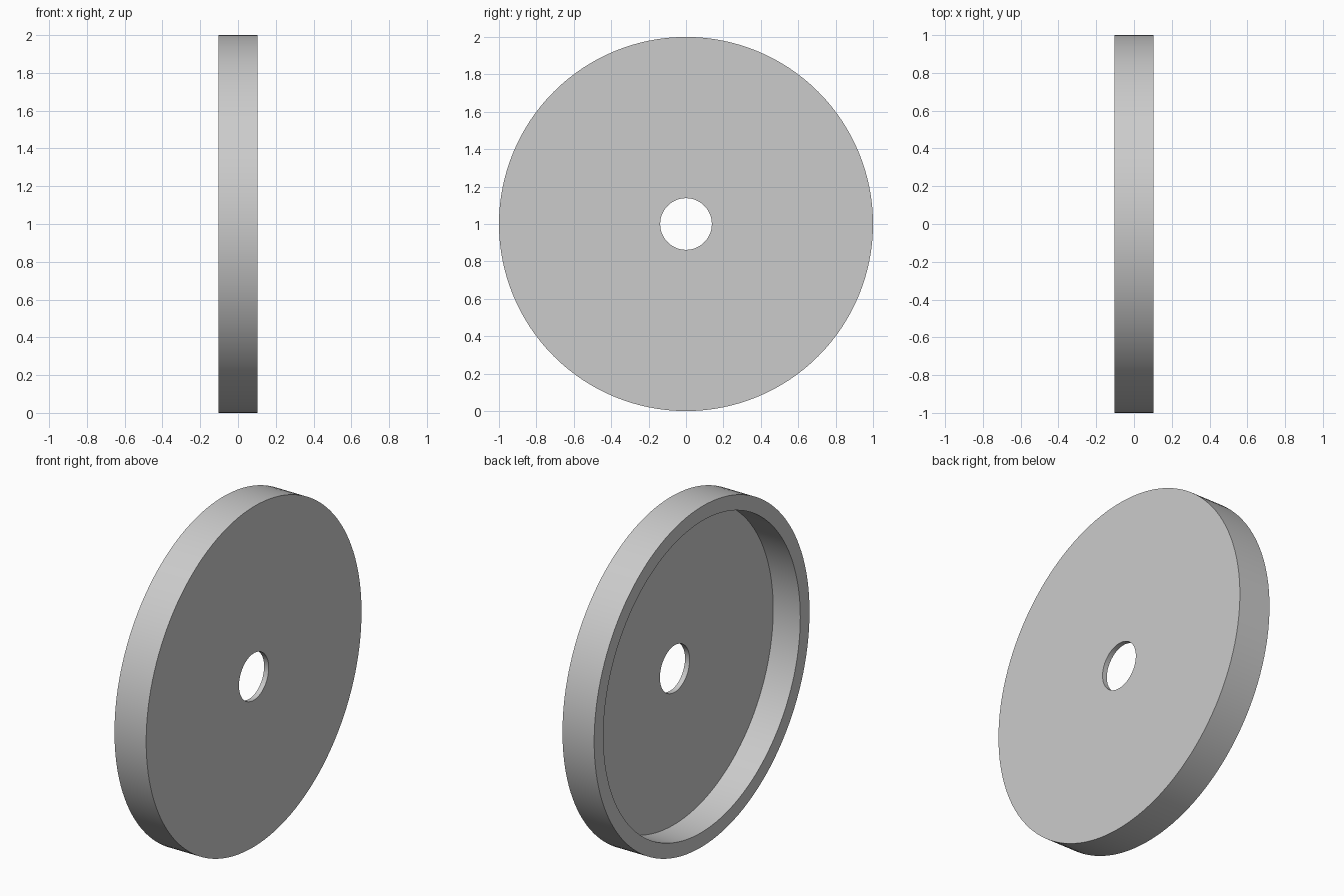
import bpy
import bmesh
from math import radians
from mathutils import Matrix, Vector

cube = bpy.data.objects.get("Cube")
if cube:
    bpy.data.objects.remove(cube, do_unlink=True)

SEGMENTS = 128
HALF = 0.103            # half the overall width
RADIUS, RECESS, BORE = 1.0, 0.914, 0.138
FLOOR = HALF - 0.03     # inner side of the web

grey = bpy.data.materials.new("plain grey")
grey.use_nodes = True
colour = (0.6, 0.6, 0.6, 1)
grey.diffuse_color = colour
grey.node_tree.nodes["Principled BSDF"].inputs["Base Color"].default_value = colour

# Closed (x, radius) section: flat web on +x, rim open towards -x
section = [(HALF, BORE), (HALF, RADIUS), (-HALF, RADIUS),
           (-HALF, RECESS), (FLOOR, RECESS), (FLOOR, BORE)]

# Spin the section about the x axis
bm = bmesh.new()
verts = [bm.verts.new((x, 0, r)) for x, r in section]
edges = [bm.edges.new((v, verts[i - 1])) for i, v in enumerate(verts)]
bmesh.ops.spin(bm, geom=verts + edges, cent=(0, 0, 0), axis=(1, 0, 0),
               angle=radians(360), steps=SEGMENTS, use_merge=True)
bmesh.ops.remove_doubles(bm, verts=bm.verts, dist=0.0001)
bmesh.ops.recalc_face_normals(bm, faces=bm.faces)
bmesh.ops.transform(bm, matrix=Matrix.Translation(Vector((0, 0, RADIUS))), verts=bm.verts)
mesh = bpy.data.meshes.new("recessed_disc")
bm.to_mesh(mesh)
bm.free()
mesh.materials.append(grey)

disc = bpy.data.objects.new("recessed_disc", mesh)
bpy.context.collection.objects.link(disc)

# Smooth round walls, crisp rims
bpy.ops.object.select_all(action="DESELECT")
disc.select_set(True)
bpy.context.view_layer.objects.active = disc
bpy.ops.object.shade_smooth_by_angle(angle=radians(30))
